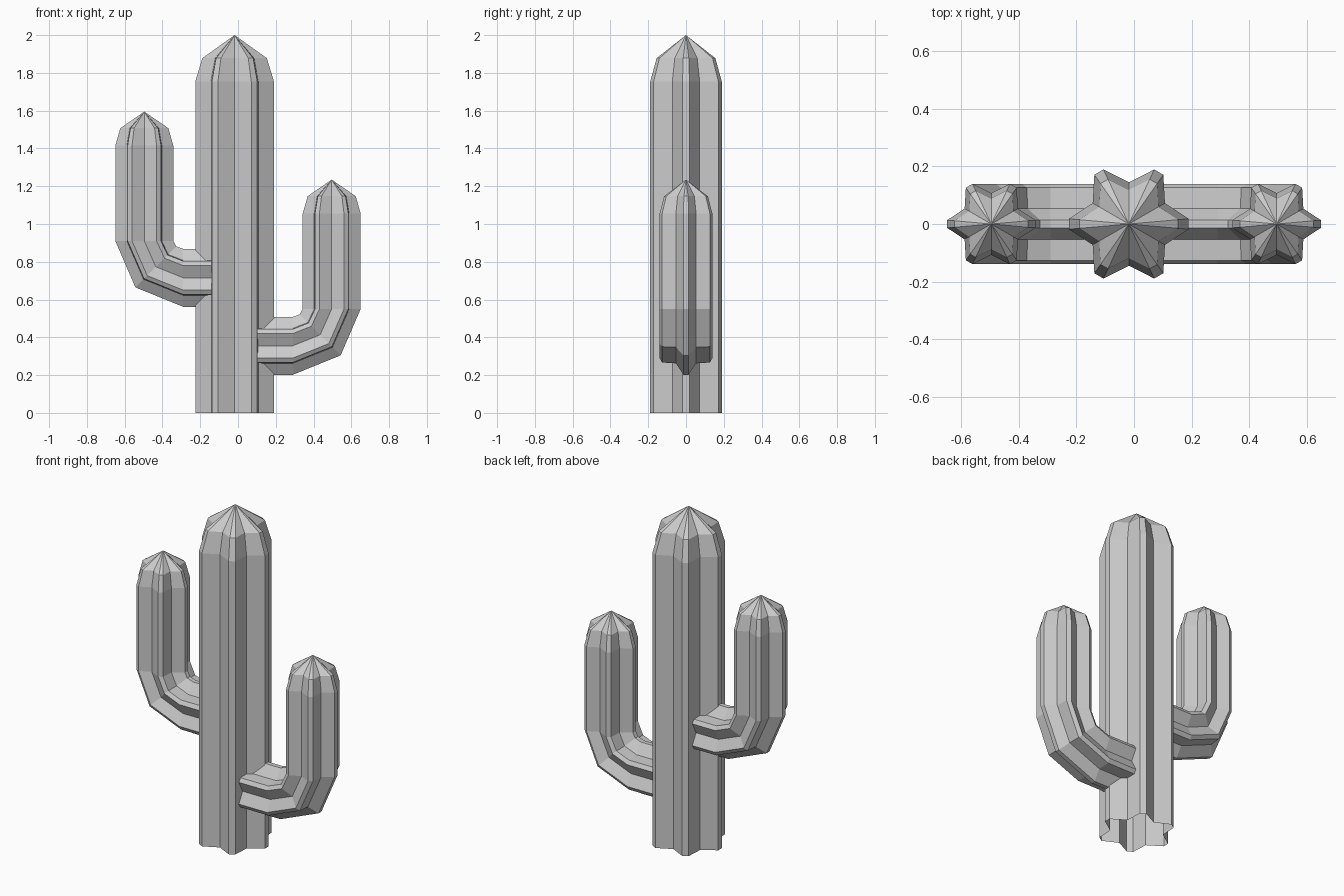
import bpy, bmesh
from math import sin, cos, radians
from mathutils import Vector

if "Cube" in bpy.data.objects:
    bpy.data.objects.remove(bpy.data.objects["Cube"])

# Star section: six flat-tipped ribs, as (angle, is_tip)
SECTION = []
for i in range(6):
    SECTION += [(60 * i - 5, True), (60 * i + 5, True), (60 * i + 30, False)]


def ribbed_tube(name, rings, apex, tip, valley):
    """rings: (x, z, tilt, scale); open at the first ring, closed at the apex."""
    bm = bmesh.new()
    loops = []
    for x, z, tilt, scale in rings:
        t = radians(tilt)
        u, v = Vector((cos(t), 0, -sin(t))), Vector((0, 1, 0))
        loop = []
        for ang, is_tip in SECTION:
            r = (tip if is_tip else valley) * scale
            a = radians(ang)
            loop.append(bm.verts.new(Vector((x, 0, z)) + u * r * cos(a) + v * r * sin(a)))
        loops.append(loop)
    top = bm.verts.new((apex[0], 0, apex[1]))
    n = len(SECTION)
    for a, b in zip(loops, loops[1:]):
        for i in range(n):
            j = (i + 1) % n
            bm.faces.new((a[i], a[j], b[j], b[i]))
    for i in range(n):
        bm.faces.new((loops[-1][i], loops[-1][(i + 1) % n], top))
    me = bpy.data.meshes.new(name)
    bm.to_mesh(me)
    bm.free()
    ob = bpy.data.objects.new(name, me)
    bpy.context.collection.objects.link(ob)
    return ob


# Trunk
ribbed_tube("trunk", [(-0.018, 0, 0, 1), (-0.018, 1.755, 0, 1), (-0.018, 1.878, 0, 0.82)],
            (-0.018, 2.0), 0.209, 0.145)


# Arms: mirrored elbows at different heights
def arm(name, side, z, start):
    m = (lambda t: t) if side > 0 else (lambda t: 180 - t)
    rings = [(start, z, m(90), 1), (side * 0.29, z, m(90), 1),
             (side * 0.435, z + 0.058, m(45), 1), (side * 0.496, z + 0.195, m(0), 1),
             (side * 0.496, z + 0.70, m(0), 1), (side * 0.496, z + 0.792, m(0), 0.83)]
    ob = ribbed_tube(name, rings, (side * 0.496, z + 0.88), 0.154, 0.107)
    if side < 0:
        ob.data.flip_normals()
    # keep the outward direction consistent whichever way the section turns
    f = ob.data.polygons[-1]
    if f.normal.z < 0:
        ob.data.flip_normals()


arm("right_arm", 1, 0.355, 0.10)
arm("left_arm", -1, 0.715, -0.137)
